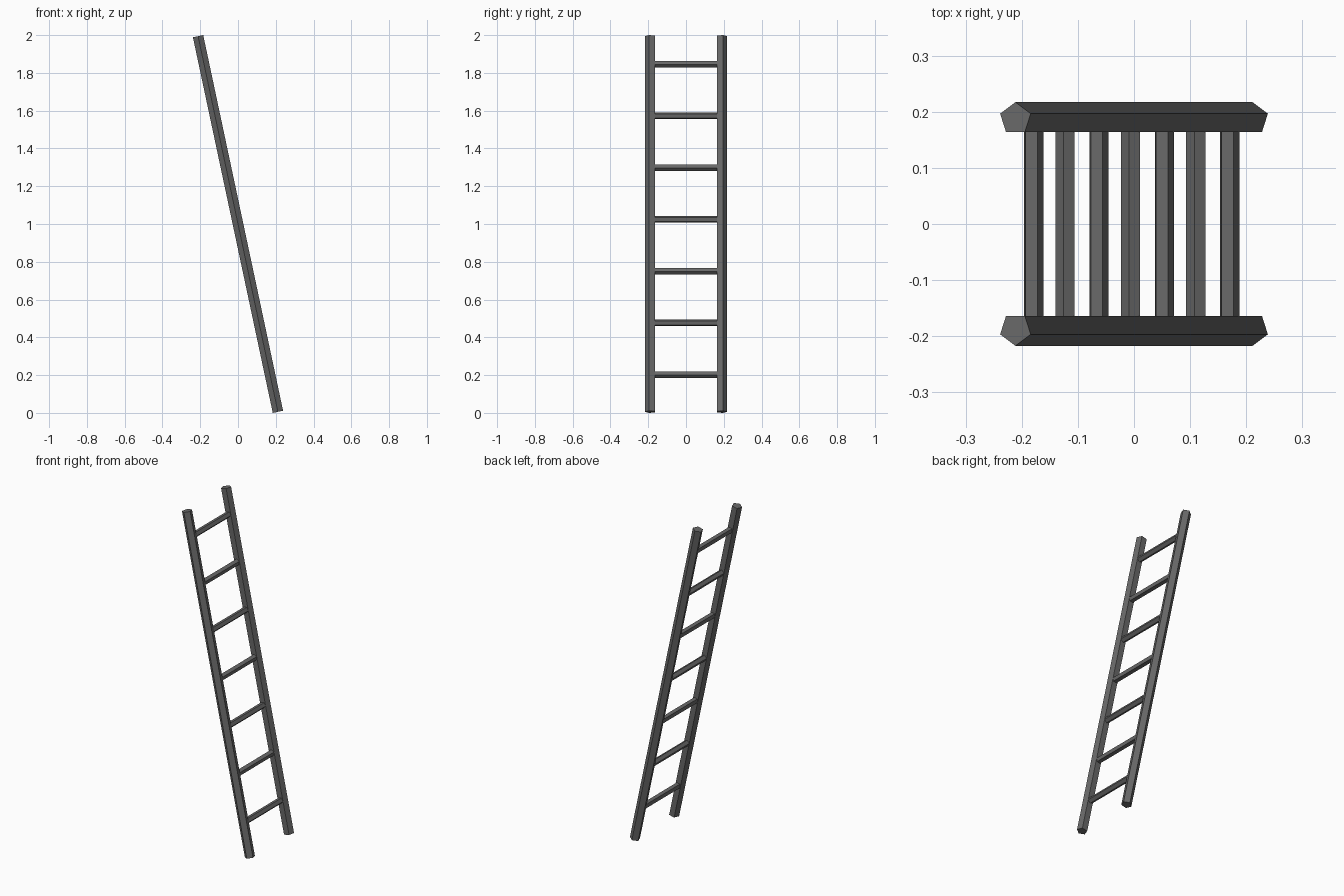
import bpy, math
from mathutils import Matrix, Vector

if "Cube" in bpy.data.objects:
    bpy.data.objects.remove(bpy.data.objects["Cube"])

LEAN = Matrix.Translation((0, 0, 1)) @ Matrix.Rotation(math.radians(-12), 4, 'Y')

metal = bpy.data.materials.new("dark grey")
metal.diffuse_color = (0.14, 0.14, 0.14, 1)
metal.use_nodes = True
metal.node_tree.nodes["Principled BSDF"].inputs["Base Color"].default_value = metal.diffuse_color


def prism(name, a, b, point, radius):
    """Five-sided bar from a to b (ladder frame), one corner facing 'point'."""
    a, b, u = Vector(a), Vector(b), Vector(point)
    v = (b - a).normalized().cross(u)
    ring = [radius * (math.cos(t) * u + math.sin(t) * v)
            for t in (2 * math.pi * i / 5 for i in range(5))]
    verts = [LEAN @ (p + r) for p in (a, b) for r in ring]
    faces = [(i, (i + 1) % 5, (i + 1) % 5 + 5, i + 5) for i in range(5)]
    faces += [(4, 3, 2, 1, 0), (5, 6, 7, 8, 9)]
    mesh = bpy.data.meshes.new(name)
    mesh.from_pydata(verts, [], faces)
    mesh.materials.append(metal)
    bpy.context.collection.objects.link(bpy.data.objects.new(name, mesh))


# Side rails, corner outwards and flat side inwards
for side, s in (("left", -1), ("right", 1)):
    prism(side + "_rail", (0, s * 0.1877, -1.0165), (0, s * 0.1877, 1.0165),
          (0, s, 0), 0.0293)

# Rungs, alternately corner down and corner up
for i in range(7):
    h = -0.815 + 0.28 * i
    prism(f"rung_{i + 1}", (0, -0.166, h), (0, 0.166, h),
          (0, 0, -1 if i % 2 == 0 else 1), 0.0183)
